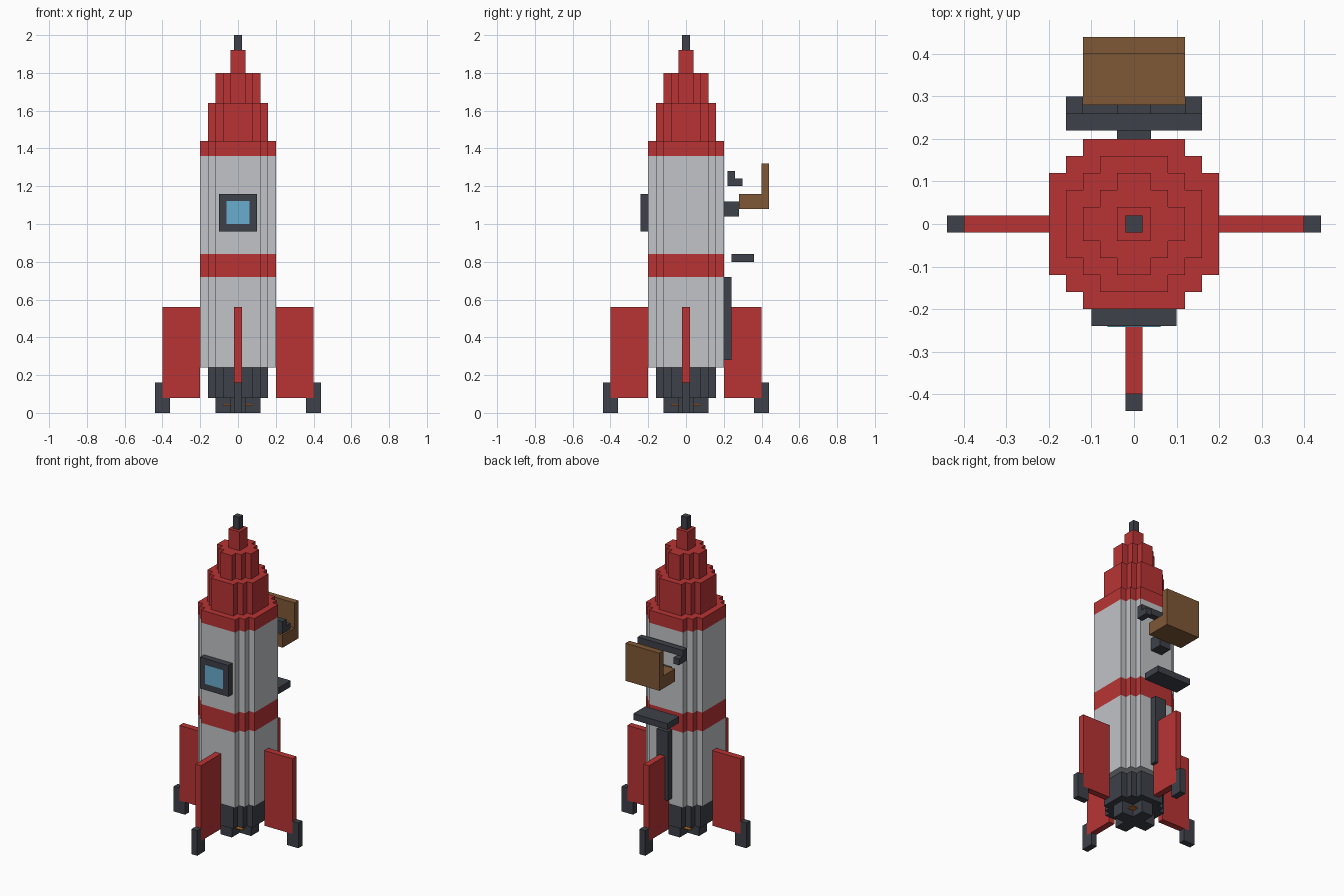
import bpy
import bmesh
from mathutils import Matrix, Vector

if "Cube" in bpy.data.objects:
    bpy.data.objects.remove(bpy.data.objects["Cube"], do_unlink=True)


def linear(c):
    c /= 255
    return c / 12.92 if c <= 0.04045 else ((c + 0.055) / 1.055) ** 2.4


def material(name, *rgb):
    mat = bpy.data.materials.new(name)
    mat.use_nodes = True
    color = [linear(c) for c in rgb] + [1]
    mat.diffuse_color = color
    bsdf = next(n for n in mat.node_tree.nodes if n.type == "BSDF_PRINCIPLED")
    bsdf.inputs["Base Color"].default_value = color
    return mat


RED = material("red paint", 184, 52, 52)
GREY = material("light grey hull", 193, 195, 199)
DARK = material("dark metal", 61, 65, 72)
BROWN = material("brown leather", 128, 88, 55)
GLASS = material("blue glass", 104, 172, 206)
ORANGE = material("orange glow", 190, 112, 45)
STEP = 0.04


def finish(name, bm, mat):
    bmesh.ops.recalc_face_normals(bm, faces=bm.faces)
    mesh = bpy.data.meshes.new(name)
    bm.to_mesh(mesh)
    bm.free()
    mesh.materials.append(mat)
    obj = bpy.data.objects.new(name, mesh)
    bpy.context.collection.objects.link(obj)
    return obj


def add_box(bm, x, y, z):
    """Add a box from (low, high) ranges and return its vertices."""
    size = [b - a for a, b in (x, y, z)]
    mid = [(a + b) / 2 for a, b in (x, y, z)]
    mat = Matrix.Translation(mid) @ Matrix.Diagonal(size + [1])
    return bmesh.ops.create_cube(bm, size=1, matrix=mat)["verts"]


def box(name, mat, half_x, y, z):
    bm = bmesh.new()
    add_box(bm, (-half_x, half_x), y, z)
    return finish(name, bm, mat)


def prism(name, mat, quarter, z0, z1):
    """Extrude an outline made of one corner repeated four times."""
    bm = bmesh.new()
    points = []
    for _ in range(4):
        points += quarter
        quarter = [(-y, x) for x, y in quarter]
    face = bm.faces.new([bm.verts.new((x, y, z0)) for x, y in points])
    new = bmesh.ops.extrude_face_region(bm, geom=[face])["geom"]
    top = [v for v in new if isinstance(v, bmesh.types.BMVert)]
    bmesh.ops.translate(bm, verts=top, vec=Vector((0, 0, z1 - z0)))
    return finish(name, bm, mat)


def stepped(r):
    """Corner of a blocky circle with two steps."""
    a, b = r - STEP, r - 2 * STEP
    return [(r, b), (a, b), (a, a), (b, a), (b, r)]


# Hull and nose, bottom to top
for name, mat, r, z0, z1 in (
    ("engine", DARK, 0.16, 0.08, 0.24),
    ("lower_hull", GREY, 0.2, 0.24, 0.72),
    ("hull_stripe", RED, 0.2, 0.72, 0.84),
    ("upper_hull", GREY, 0.2, 0.84, 1.36),
    ("nose_base", RED, 0.2, 1.36, 1.44),
    ("nose_lower", RED, 0.16, 1.44, 1.64),
    ("nose_middle", RED, 0.12, 1.64, 1.8),
):
    prism(name, mat, stepped(r), z0, z1)
box("nose_upper", RED, 0.04, (-0.04, 0.04), (1.8, 1.92))
box("nose_tip", DARK, 0.02, (-0.02, 0.02), (1.92, 2))

# Cross-shaped nozzle with a thin glowing plate
prism("nozzle", DARK, [(0.12, 0.04), (0.04, 0.04), (0.04, 0.12)], 0, 0.08)
prism("nozzle_glow", ORANGE, [(0.08, 0.08)], 0.04, 0.046)

# Four fins with feet
for i, side in enumerate(("left", "back", "right", "front")):
    turn = Matrix.Rotation(i * 1.5707963, 4, "Z")
    fin = bmesh.new()
    add_box(fin, (0.2, 0.4), (-0.02, 0.02), (0.08, 0.56))
    foot = bmesh.new()
    add_box(foot, (0.36, 0.4), (-0.02, 0.02), (0, 0.08))
    add_box(foot, (0.4, 0.44), (-0.02, 0.02), (0, 0.16))
    for part, bm, mat in (("fin", fin, RED), ("foot", foot, DARK)):
        bmesh.ops.transform(bm, matrix=turn, verts=bm.verts)
        finish(f"{side}_{part}", bm, mat)

# Front window
box("window_frame", DARK, 0.1, (-0.24, -0.2), (0.96, 1.16))
box("window_glass", GLASS, 0.062, (-0.242, -0.236), (1, 1.122))

# Rear seat, footrest and lower rail
box("seat_bracket", DARK, 0.04, (0.2, 0.28), (1.04, 1.12))
box("seat", BROWN, 0.12, (0.28, 0.4), (1.08, 1.16))
box("seat_back", BROWN, 0.12, (0.4, 0.44), (1.08, 1.32))
box("footrest", DARK, 0.12, (0.24, 0.36), (0.8, 0.84))
box("rear_rail", DARK, 0.04, (0.2, 0.24), (0.28, 0.72))

# Handlebar with a grip at each end
box("handlebar", DARK, 0.16, (0.22, 0.26), (1.24, 1.28))
for side, s in (("left", 1), ("right", -1)):
    bm = bmesh.new()
    add_box(bm, sorted((0.12 * s, 0.16 * s)), (0.22, 0.3), (1.2, 1.24))
    finish(f"{side}_grip", bm, DARK)
